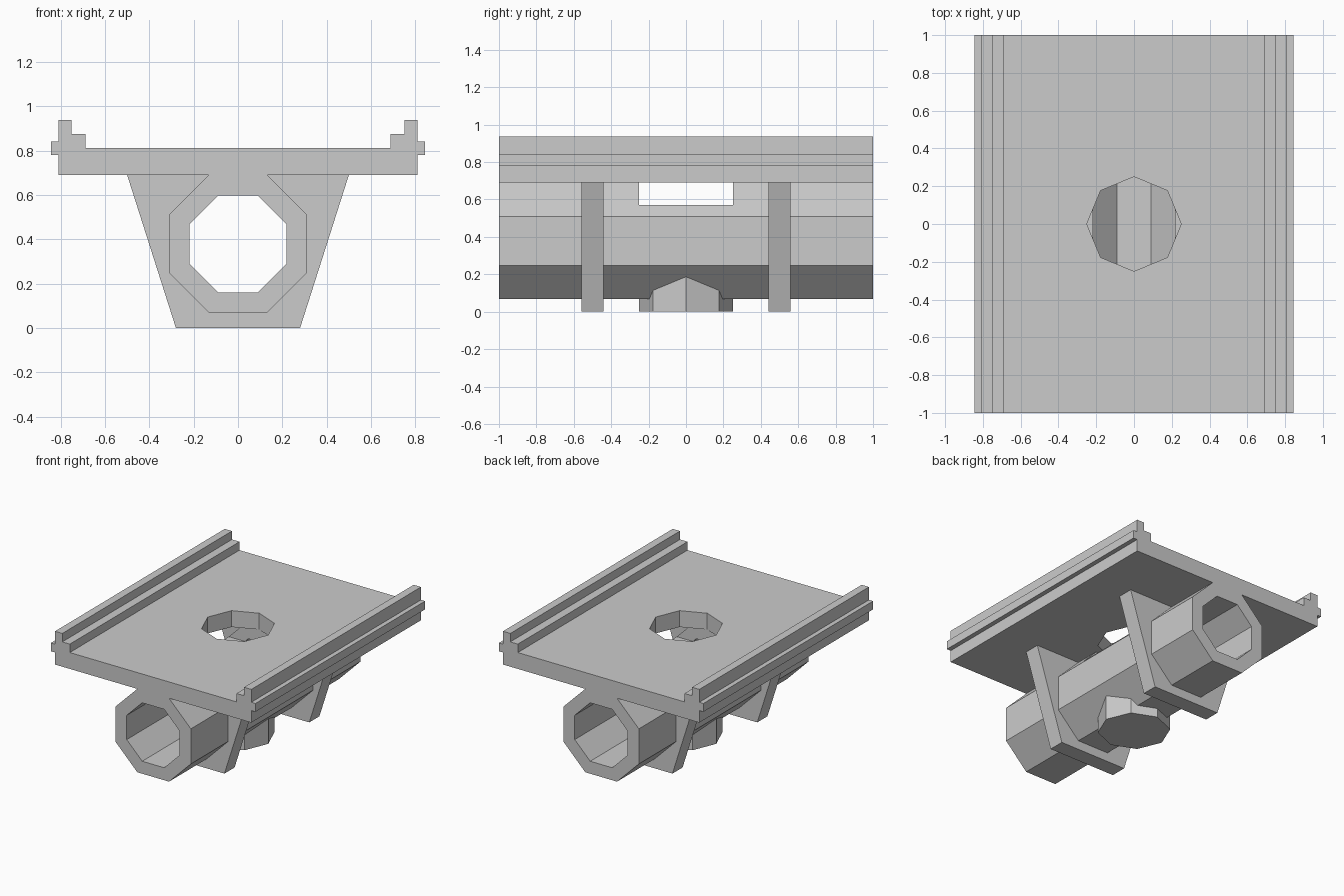
import bpy, bmesh, math
from mathutils import Vector

if "Cube" in bpy.data.objects:
    bpy.data.objects.remove(bpy.data.objects["Cube"])


def prism(name, base, shift):
    """Extrude a closed outline of 3D points by a shift vector."""
    bm = bmesh.new()
    face = bm.faces.new([bm.verts.new(p) for p in base])
    ext = bmesh.ops.extrude_face_region(bm, geom=[face], use_keep_orig=True)
    verts = [g for g in ext["geom"] if isinstance(g, bmesh.types.BMVert)]
    bmesh.ops.translate(bm, verts=verts, vec=Vector(shift))
    bmesh.ops.recalc_face_normals(bm, faces=bm.faces)
    mesh = bpy.data.meshes.new(name)
    bm.to_mesh(mesh)
    bm.free()
    obj = bpy.data.objects.new(name, mesh)
    bpy.context.collection.objects.link(obj)
    return obj


def along_y(name, outline, y0, y1):
    return prism(name, [(x, y0, z) for x, z in outline], (0, y1 - y0, 0))


def along_z(name, outline, z0, z1):
    return prism(name, [(x, y, z0) for x, y in outline], (0, 0, z1 - z0))


def octagon(flat, corner, cz):
    """Octagon outline with flat sides at top, bottom, left and right."""
    pts = [(flat, corner), (corner, flat), (-corner, flat), (-flat, corner),
           (-flat, -corner), (-corner, -flat), (corner, -flat), (flat, -corner)]
    return [(x, cz + z) for x, z in pts]


def cut(obj, *cutters):
    for c in cutters:
        mod = obj.modifiers.new("cut_" + c.name, 'BOOLEAN')
        mod.operation = 'DIFFERENCE'
        mod.solver = 'EXACT'
        mod.object = c
    bpy.context.view_layer.update()
    dg = bpy.context.evaluated_depsgraph_get()
    mesh = bpy.data.meshes.new_from_object(obj.evaluated_get(dg))
    obj.modifiers.clear()
    obj.data = mesh


PIPE_Z = 0.379
round_eight = [(0.25 * math.cos(i * math.pi / 4), 0.25 * math.sin(i * math.pi / 4))
               for i in range(8)]

# Cutters: pipe bore, vertical hole, and side-to-side notch under the deck
bore = along_y("bore_cutter", octagon(0.218, 0.0905, PIPE_Z), -1.2, 1.2)
hole = along_z("hole_cutter", round_eight, 0.38, 1.1)
notch = along_z("notch_cutter", [(-0.4, -0.25), (0.4, -0.25), (0.4, 0.25), (-0.4, 0.25)],
                0.57, 0.75)

# Deck with stepped rails and side ribs
half = [(0.81, 0.69), (0.81, 0.78), (0.844, 0.78), (0.844, 0.842), (0.81, 0.842),
        (0.81, 0.938), (0.75, 0.938), (0.75, 0.875), (0.688, 0.875), (0.688, 0.812)]
deck = along_y("deck", half + [(-x, z) for x, z in reversed(half)], -1, 1)
cut(deck, hole)

# Octagonal pipe under the deck
pipe = along_y("pipe", octagon(0.311, 0.131, PIPE_Z), -1, 1)
cut(pipe, bore, hole, notch)

# Tapered support webs
for side, y in (("front", -0.5), ("back", 0.5)):
    web = along_y(side + "_web", [(-0.28, 0), (0.28, 0), (0.5, 0.69), (-0.5, 0.69)],
                  y - 0.06, y + 0.06)
    cut(web, bore)

# Octagonal plug beneath the pipe
plug = along_z("bottom_plug", round_eight, 0, 0.2)
cut(plug, bore)

# Remove the helpers
for c in (bore, hole, notch):
    c.hide_render = True
    bpy.data.objects.remove(c)
